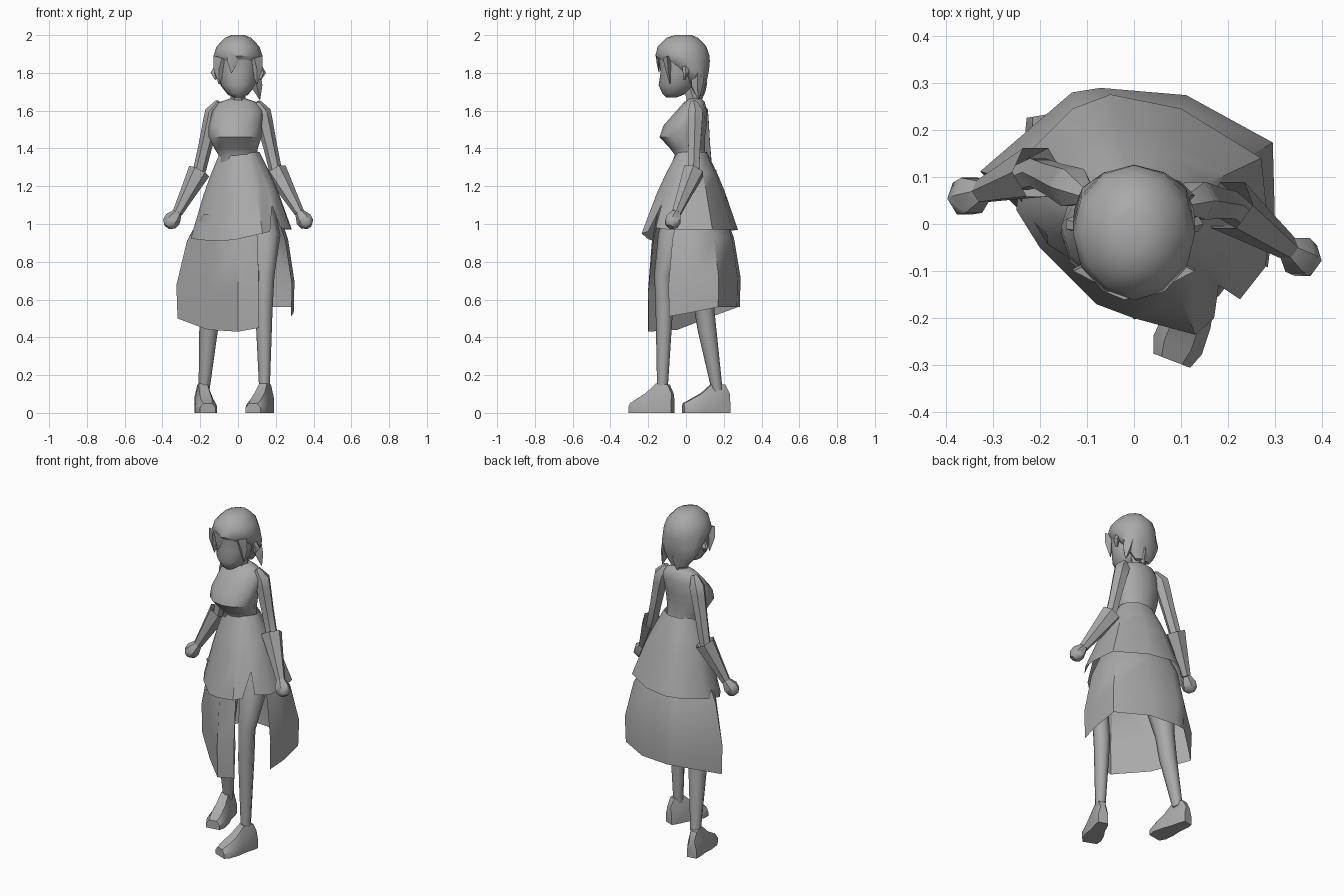
import bpy, bmesh
from math import cos, sin, pi, atan2, radians
from mathutils import Vector

cube = bpy.data.objects.get("Cube")
if cube:
    bpy.data.objects.remove(cube)

grey = bpy.data.materials.new("plain_grey")
grey.use_nodes = True
COLOUR = (0.4, 0.4, 0.4, 1)
grey.diffuse_color = COLOUR
grey.node_tree.nodes["Principled BSDF"].inputs["Base Color"].default_value = COLOUR


def skin(name, rings, closed=True, caps=(True, True), angle=45):
    """Bridge rings of equal point count into one mesh."""
    bm = bmesh.new()
    rows = [[bm.verts.new(p) for p in ring] for ring in rings]
    n = len(rows[0])
    for a, b in zip(rows, rows[1:]):
        for i in range(n if closed else n - 1):
            j = (i + 1) % n
            bm.faces.new((a[i], a[j], b[j], b[i]))
    for row, wanted in zip((rows[0], rows[-1]), caps):
        if wanted and closed:
            bm.faces.new(row)
    bmesh.ops.recalc_face_normals(bm, faces=bm.faces)
    mesh = bpy.data.meshes.new(name)
    bm.to_mesh(mesh)
    bm.free()
    mesh.materials.append(grey)
    obj = bpy.data.objects.new(name, mesh)
    bpy.context.collection.objects.link(obj)
    bpy.ops.object.select_all(action='DESELECT')
    obj.select_set(True)
    bpy.context.view_layer.objects.active = obj
    bpy.ops.object.shade_smooth_by_angle(angle=radians(angle))
    return obj


def tube(name, path, sides=6, caps=(True, True), flat=1.0):
    """Tapered limb through (x, y, z, radius) stations."""
    pts = [Vector(p[:3]) for p in path]
    rings = []
    for i, p in enumerate(pts):
        d = pts[min(i + 1, len(pts) - 1)] - pts[max(i - 1, 0)]
        u = d.cross(Vector((0, 1, 0))).normalized()
        v = d.cross(u).normalized()
        r = path[i][3]
        rings.append([p + r * (u * cos(2 * pi * k / sides) + v * flat * sin(2 * pi * k / sides))
                      for k in range(sides)])
    return skin(name, rings, caps=caps)


def body(name, stations, sides=12, caps=(True, True)):
    """Upright loft through (z, centre x, half width, front y, back y)."""
    rings = []
    for z, cx, rx, front, back in stations:
        cy, ry = (front + back) / 2, (back - front) / 2
        rings.append([(cx + rx * cos(2 * pi * k / sides), cy + ry * sin(2 * pi * k / sides), z)
                      for k in range(sides)])
    return skin(name, rings, caps=caps)


# Torso, neck and head
body("torso", [(1.2, 0, .13, -.07, .13), (1.36, 0, .1, -.055, .1),
               (1.4, -.01, .115, -.085, .1), (1.46, -.015, .14, -.14, .1),
               (1.52, -.015, .14, -.12, .11), (1.6, 0, .135, -.05, .11),
               (1.645, 0, .1, -.01, .1), (1.665, 0, .04, .015, .08)])
tube("neck", [(0, .05, 1.63, .04), (0, .01, 1.75, .038)])
body("face", [(1.67, 0, .025, -.105, -.05), (1.69, 0, .055, -.125, .0),
              (1.735, 0, .09, -.145, .05), (1.8, 0, .105, -.135, .06),
              (1.88, 0, .11, -.145, .06)])
body("hair", [(1.68, 0, .05, .05, .09), (1.73, 0, .09, .02, .105),
              (1.78, 0, .117, -.01, .115), (1.815, 0, .127, -.06, .122),
              (1.86, 0, .13, -.135, .126), (1.89, 0, .13, -.162, .125),
              (1.94, 0, .113, -.15, .108), (1.985, 0, .07, -.105, .065),
              (2.0, 0, .035, -.06, .03)])

# Fringe, ears and loose locks of hair
for side, label in ((1, "left"), (-1, "right")):
    tube(label + "_fringe", [(side * .085, -.1, 1.88, .045), (side * .1, -.095, 1.82, .03),
                             (side * .1, -.085, 1.74, .003)], 4, flat=.5)
    tube(label + "_ear", [(side * .115, -.005, 1.83, .014), (side * .13, .0, 1.8, .018),
                          (side * .118, -.01, 1.765, .006)], 5)
tube("middle_fringe", [(-.02, -.145, 1.9, .04), (-.03, -.145, 1.85, .025),
                       (-.035, -.143, 1.8, .002)], 4, flat=.4)
tube("side_lock", [(.085, .06, 1.79, .035), (.1, .06, 1.73, .03), (.115, .065, 1.66, .003)], 4)
tube("back_lock", [(0, .075, 1.75, .04), (0, .075, 1.7, .03), (0, .08, 1.66, .006)], 5)

# Arms: shoulder, elbow and wrist differ on the two sides
ARMS = {"left": ((.125, .05, 1.61), (.2, .04, 1.28), (.325, -.05, 1.06), (.375, -.085, .985)),
        "right": ((-.125, .075, 1.61), (-.205, .11, 1.28), (-.32, .07, 1.06), (-.375, .05, .985))}
for label, joints in ARMS.items():
    shoulder, elbow, wrist, knuckle = map(Vector, joints)
    cap = shoulder * .8
    cap.z = shoulder.z + .035
    upper = shoulder.lerp(elbow, .2)
    tube(label + "_upper_arm", [(*cap, .02), (*shoulder.lerp(upper, .3), .046), (*upper, .044),
                                (*shoulder.lerp(elbow, .6), .037), (*elbow, .034),
                                (*elbow.lerp(wrist, .3), .03)])
    tube(label + "_cuff", [(*elbow, .06), (*elbow.lerp(wrist, .5), .043), (*wrist, .027)],
         caps=(False, True))
    tube(label + "_hand", [(*wrist, .025), (*wrist.lerp(knuckle, .45), .044),
                           (*wrist.lerp(knuckle, .8), .04), (*knuckle, .02)])

# Legs in mid stride
tube("left_leg", [(.09, .01, 1.15, .09), (.15, -.075, .93, .075), (.145, -.12, .73, .048),
                  (.137, -.115, .55, .046), (.14, -.125, .12, .028)], 8)
tube("right_leg", [(-.09, .04, 1.15, .09), (-.135, .06, .8, .08), (-.15, .09, .6, .055),
                   (-.155, .11, .45, .05), (-.18, .165, .12, .029)], 8)


# Shoes: sections run from heel to toe
def shoe(name, heel, toe):
    heel, toe = Vector(heel), Vector(toe)
    across = (toe - heel).normalized().cross(Vector((0, 0, 1)))
    rings = []
    for t, w, h in ((0, .028, .1), (.1, .035, .15), (.38, .04, .155),
                    (.6, .052, .105), (.85, .055, .07), (1, .042, .05)):
        mid = heel.lerp(toe, t)
        rings.append([mid + across * w * s + Vector((0, 0, h * k))
                      for s, k in ((-1, 0), (1, 0), (1, .55), (.55, 1), (-.55, 1), (-1, .55))])
    skin(name, rings, angle=35)


shoe("left_shoe", (.165, -.07, 0), (.08, -.29, 0))
shoe("right_shoe", (-.2, .23, 0), (-.16, -.015, 0))

# Skirts: each hem outline is blended up to an oval at the top
CENTRE = Vector((.01, .03, 0))


def skirt(name, hem, top_z, radius, rows, closed):
    rings = []
    for spread, drop in rows:
        ring = []
        for p in map(Vector, hem):
            a = atan2(p.y - CENTRE.y, p.x - CENTRE.x)
            top = CENTRE + Vector((radius[0] * cos(a), radius[1] * sin(a), top_z))
            q = top.lerp(p, spread)
            q.z = top.z + (p.z - top.z) * drop
            ring.append(q)
        rings.append(ring)
    skin(name, rings, closed, caps=(False, False))


# Overskirt with a notch over the leading leg
skirt("overskirt",
      [(.13, -.235, .95), (.0, -.2, .92), (-.08, -.17, .91), (-.2, -.05, .915),
       (-.25, .03, .925), (-.235, .14, .95), (-.13, .245, .965), (-.05, .275, .97),
       (.1, .245, .97), (.27, .14, .97), (.285, .0, .97), (.28, -.09, .97),
       (.225, -.16, .98), (.18, -.13, 1.1), (.17, -.2, .96)],
      1.38, (.105, .083), ((0, 0), (.33, .27), (.57, .5), (1, 1)), True)

# Long underskirt, open around the leading leg
skirt("underskirt",
      [(.11, -.195, .45), (.0, -.2, .43), (-.16, -.045, .44), (-.32, .11, .5),
       (-.13, .275, .56), (-.07, .285, .56), (.11, .27, .56), (.29, .17, .56),
       (.295, .02, .53), (.28, -.09, .51)],
      1.05, (.21, .185), ((0, 0), (.6, .25), (1.05, .68), (1, 1)), False)
